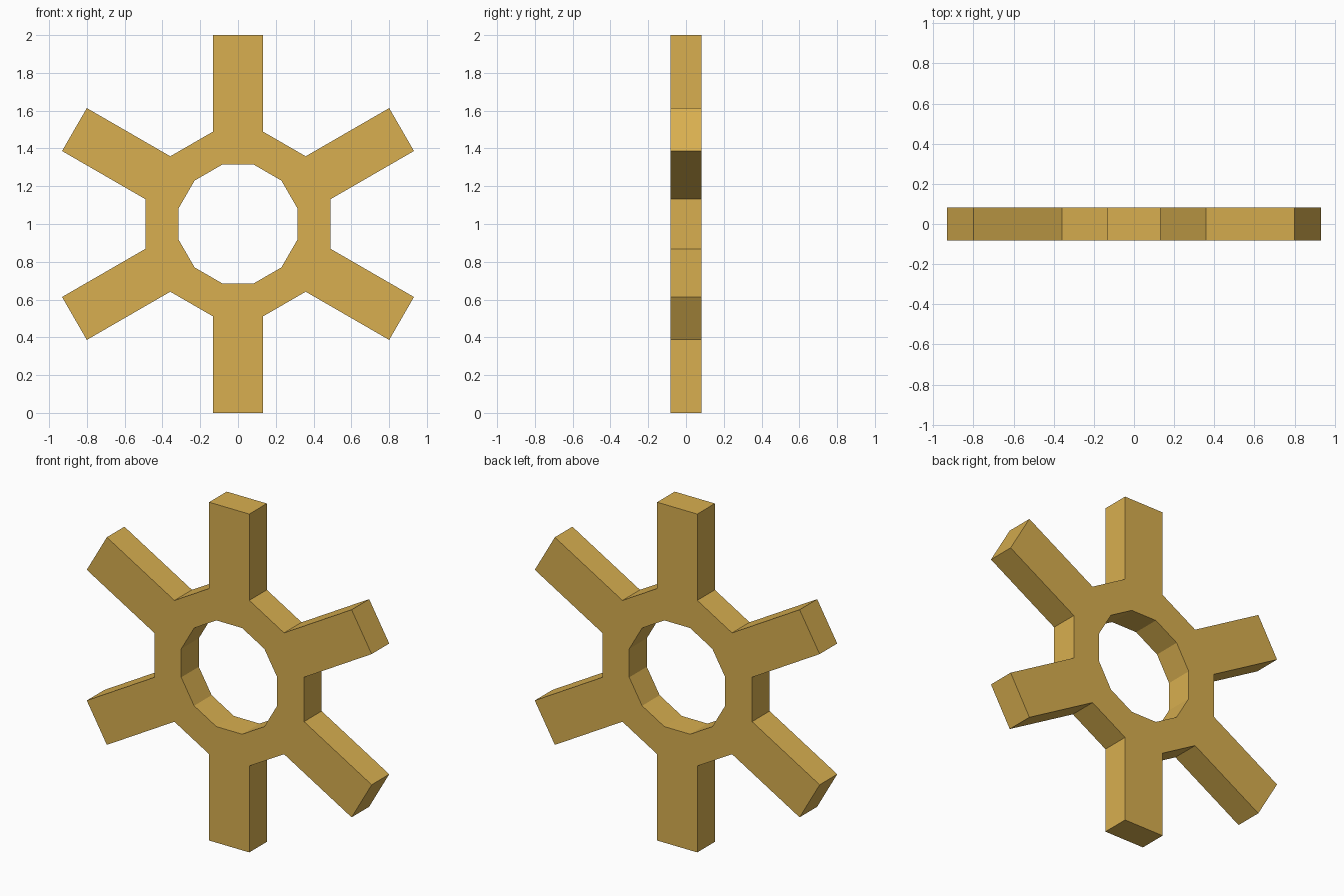
import bpy, bmesh
from math import cos, sin, radians
from mathutils import Vector

if "Cube" in bpy.data.objects:
    bpy.data.objects.remove(bpy.data.objects["Cube"])

R_IN, R_OUT, TIP, HALF_T, CZ = 0.325, 0.507, 1.0, 0.082, 1.0


def polar(r, deg):
    return Vector((r * cos(radians(deg)), -HALF_T, CZ + r * sin(radians(deg))))


bm = bmesh.new()

# Twelve-sided hub ring
inner = [bm.verts.new(polar(R_IN, 15 + 30 * i)) for i in range(12)]
outer = [bm.verts.new(polar(R_OUT, 15 + 30 * i)) for i in range(12)]
for i in range(12):
    j = (i + 1) % 12
    bm.faces.new((inner[i], outer[i], outer[j], inner[j]))

# Six straight arms growing from alternate hub sides
reach = TIP - R_OUT * cos(radians(15))
for i in range(2, 14, 2):
    a, b = outer[i % 12], outer[(i + 1) % 12]
    angle = radians(30 + 30 * i)
    step = Vector((cos(angle), 0, sin(angle))) * reach
    c, d = bm.verts.new(a.co + step), bm.verts.new(b.co + step)
    bm.faces.new((a, c, d, b))

# Thickness
front = bm.faces[:]
ext = bmesh.ops.extrude_face_region(bm, geom=front, use_keep_orig=True)
back = [v for v in ext["geom"] if isinstance(v, bmesh.types.BMVert)]
bmesh.ops.translate(bm, verts=back, vec=(0, 2 * HALF_T, 0))
bmesh.ops.recalc_face_normals(bm, faces=bm.faces[:])

# Merge the flat faces of front and back
bmesh.ops.dissolve_limit(bm, angle_limit=radians(1), verts=bm.verts[:], edges=bm.edges[:])

mesh = bpy.data.meshes.new("spoked_ring")
bm.to_mesh(mesh)
bm.free()
ring = bpy.data.objects.new("spoked_ring", mesh)
bpy.context.collection.objects.link(ring)

# Gold colour
gold = bpy.data.materials.new("gold")
gold.diffuse_color = (0.69, 0.43, 0.08, 1)
gold.use_nodes = True
gold.node_tree.nodes["Principled BSDF"].inputs["Base Color"].default_value = gold.diffuse_color
mesh.materials.append(gold)
